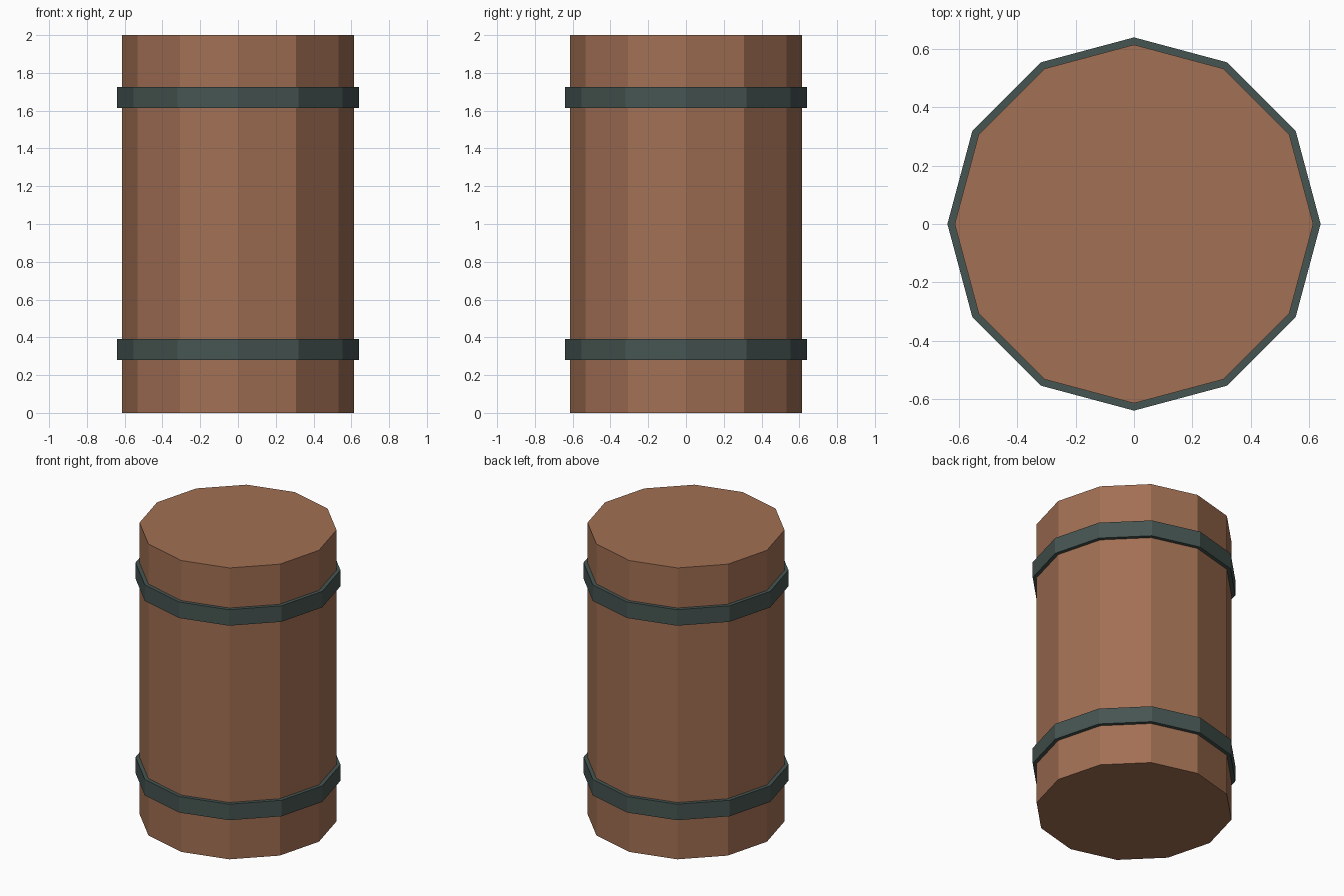
import bpy

cube = bpy.data.objects.get("Cube")
if cube:
    bpy.data.objects.remove(cube, do_unlink=True)

SIDES = 12


def make_material(name, rgb):
    mat = bpy.data.materials.new(name)
    mat.use_nodes = True
    mat.diffuse_color = (*rgb, 1)
    mat.node_tree.nodes["Principled BSDF"].inputs["Base Color"].default_value = (*rgb, 1)
    return mat


def make_drum(name, radius, bottom, top, mat):
    """Flat-sided upright cylinder between two heights."""
    bpy.ops.mesh.primitive_cylinder_add(
        vertices=SIDES, radius=radius, depth=top - bottom,
        location=(0, 0, (top + bottom) / 2))
    obj = bpy.context.object
    obj.name = name
    obj.data.materials.append(mat)
    return obj


wood = make_material("brown wood", (0.36, 0.16, 0.088))
iron = make_material("dark iron", (0.06, 0.09, 0.082))

# Wooden body
make_drum("barrel_body", 0.615, 0, 2, wood)

# Iron hoops
make_drum("lower_hoop", 0.64, 0.28, 0.39, iron)
make_drum("upper_hoop", 0.64, 1.615, 1.725, iron)
